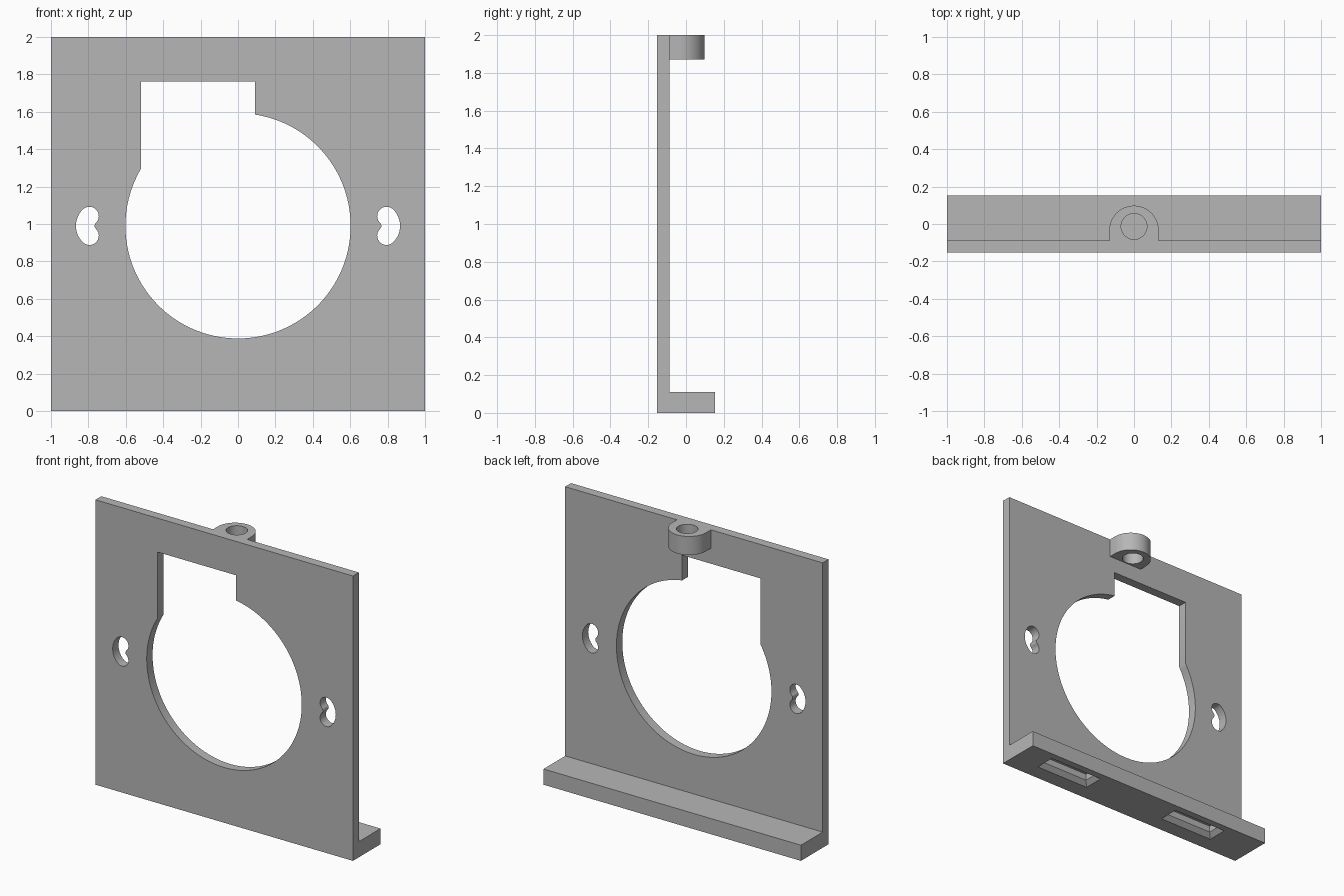
import bpy, bmesh
from math import sin, cos, radians, sqrt, asin, acos, pi

if "Cube" in bpy.data.objects:
    bpy.data.objects.remove(bpy.data.objects["Cube"], do_unlink=True)

grey = bpy.data.materials.new("plain grey")
grey.use_nodes = True
grey.diffuse_color = (0.47, 0.47, 0.47, 1)
grey.node_tree.nodes["Principled BSDF"].inputs["Base Color"].default_value = grey.diffuse_color

FRONT, PLATE_BACK, BACK = -0.153, -0.088, 0.153
MID_Z = 0.99


def loft(name, rings):
    """Closed solid through a stack of equal-length point rings."""
    bm = bmesh.new()
    loops = [[bm.verts.new(p) for p in ring] for ring in rings]
    bm.faces.new(loops[0])
    bm.faces.new(loops[-1])
    n = len(loops[0])
    for a, b in zip(loops, loops[1:]):
        for i in range(n):
            j = (i + 1) % n
            bm.faces.new((a[i], a[j], b[j], b[i]))
    bmesh.ops.recalc_face_normals(bm, faces=bm.faces)
    mesh = bpy.data.meshes.new(name)
    bm.to_mesh(mesh)
    bm.free()
    mesh.materials.append(grey)
    obj = bpy.data.objects.new(name, mesh)
    bpy.context.collection.objects.link(obj)
    return obj


def arc(cx, cy, r, start, end, steps):
    angles = [start + (end - start) * i / steps for i in range(steps + 1)]
    return [(cx + r * cos(a), cy + r * sin(a)) for a in angles]


def through_plate(name, outline):
    """Cutter with an x-z outline, running through the plate front to back."""
    return loft(name, [[(x, y, z) for x, z in outline] for y in (FRONT - 0.05, PLATE_BACK + 0.05)])


def upright(name, outline, low, high):
    return loft(name, [[(x, y, z) for x, y in outline] for z in (low, high)])


def combine(target, tool, operation):
    mod = target.modifiers.new(operation, 'BOOLEAN')
    mod.operation, mod.solver, mod.object = operation, 'EXACT', tool
    bpy.context.view_layer.objects.active = target
    bpy.ops.object.modifier_apply(modifier=mod.name)
    bpy.data.objects.remove(tool, do_unlink=True)


# Plate and foot ledge as one L profile
profile = [(FRONT, 0), (BACK, 0), (BACK, 0.11), (PLATE_BACK, 0.11), (PLATE_BACK, 2), (FRONT, 2)]
bracket = loft("mounting_bracket", [[(x, y, z) for y, z in profile] for x in (-1, 1)])

# Rounded lug at the top of the back
lug_r, lug_y = 0.132, -0.034
lug = [(lug_r, -0.12)] + arc(0, lug_y, lug_r, 0, pi, 48) + [(-lug_r, -0.12)]
combine(bracket, upright("lug", lug, 1.87, 2), 'UNION')
bore = arc(0, -0.013, 0.069, 0, 2 * pi, 48)[:-1]
combine(bracket, upright("lug_bore", bore, 1.8, 2.1), 'DIFFERENCE')

# Round opening with a square notch on its upper right side
r, left, right, top = 0.602, -0.518, 0.092, 1.762
start, end = acos(left / r), acos(right / r) + 2 * pi
opening = arc(0, MID_Z, r, start, end, 120) + [(right, top), (left, top)]
combine(bracket, through_plate("opening", opening), 'DIFFERENCE')

# Kidney-shaped screw slots
path_r, half_w, sweep = 0.0725, 0.05, radians(46)
for side in (-1, 1):
    cx = 0.744
    tip_x, tip_z = cx + path_r * cos(sweep), path_r * sin(sweep)
    kidney = (arc(cx, 0, path_r + half_w, -sweep, sweep, 20)
              + arc(tip_x, tip_z, half_w, sweep, sweep + pi, 20)[1:]
              + arc(cx, 0, path_r - half_w, sweep, -sweep, 12)[1:]
              + arc(tip_x, -tip_z, half_w, pi - sweep, 2 * pi - sweep, 20)[1:-1])
    kidney = [(side * x, MID_Z + z) for x, z in kidney]
    combine(bracket, through_plate("screw_slot", kidney), 'DIFFERENCE')

# Chamfered pockets under the foot
for cx in (0.585, -0.48):
    rings = []
    for inset, z in ((0, -0.02), (0, 0), (0.03, 0.03), (0.03, 0.075)):
        hx, hy, cy = 0.21 - inset, 0.072 - inset, 0.032
        rings.append([(cx + sx * hx, cy + sy * hy, z)
                      for sx, sy in ((-1, -1), (1, -1), (1, 1), (-1, 1))])
    combine(bracket, loft("foot_pocket", rings), 'DIFFERENCE')

# Smooth round walls, crisp edges
bpy.ops.object.select_all(action='DESELECT')
bracket.select_set(True)
bpy.context.view_layer.objects.active = bracket
bpy.ops.object.shade_smooth_by_angle(angle=radians(30))
